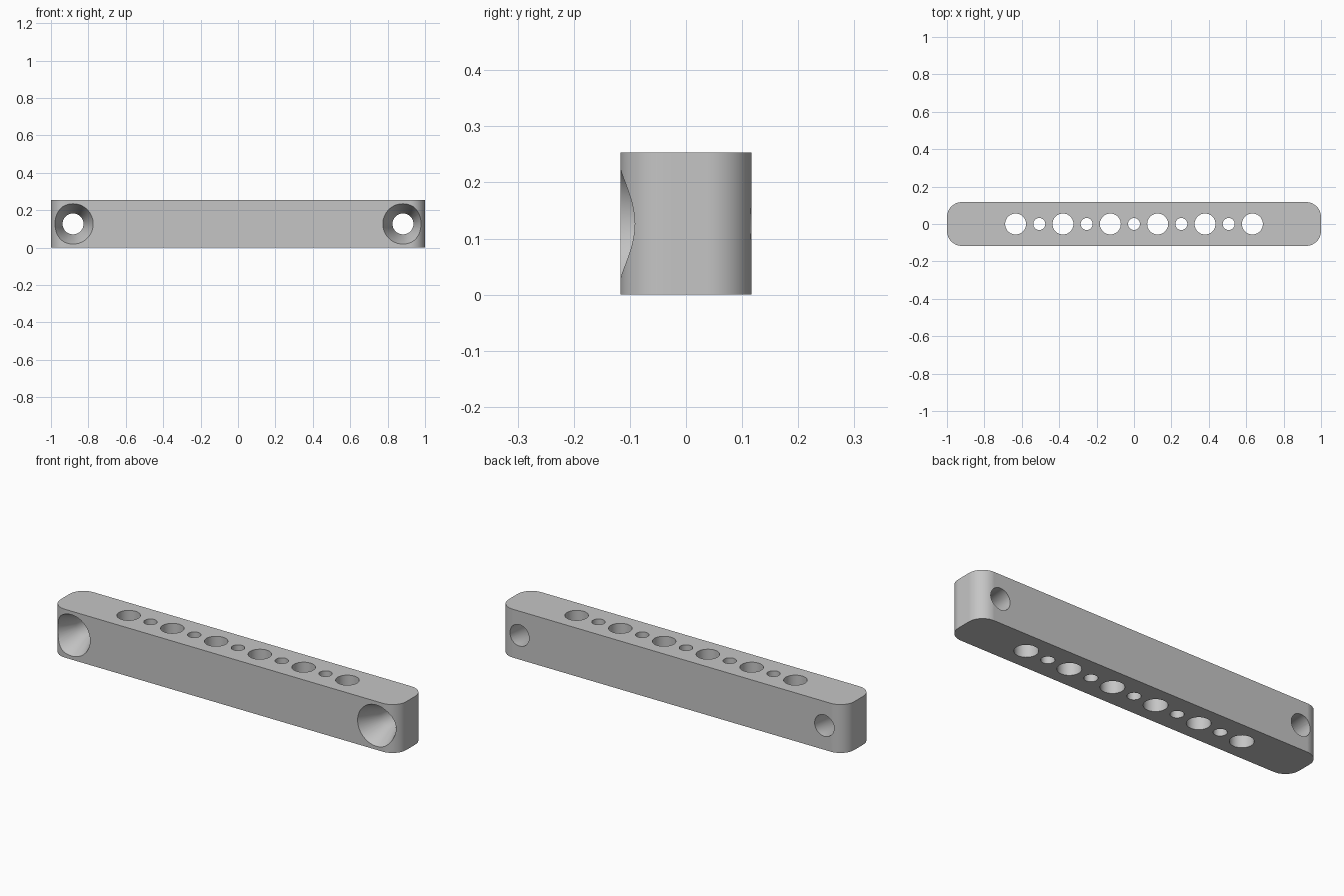
import bpy, bmesh, math
from mathutils import Matrix, Vector

cube = bpy.data.objects.get("Cube")
if cube:
    bpy.data.objects.remove(cube, do_unlink=True)

L, D, H = 2.0, 0.234, 0.253       # bar length, depth, height
CORNER = 0.08
PITCH = 0.1266                    # spacing along the row of holes
SCREW_X, SCREW_R, SINK_R = 0.882, 0.056, 0.108

grey = bpy.data.materials.new("plain_grey")
grey.use_nodes = True
colour = (0.56, 0.56, 0.56, 1)
grey.diffuse_color = colour
grey.node_tree.nodes["Principled BSDF"].inputs["Base Color"].default_value = colour


def make_object(name, bm):
    mesh = bpy.data.meshes.new(name)
    bmesh.ops.recalc_face_normals(bm, faces=bm.faces)
    bm.to_mesh(mesh)
    bm.free()
    mesh.materials.append(grey)
    obj = bpy.data.objects.new(name, mesh)
    bpy.context.collection.objects.link(obj)
    return obj


def add_turned(bm, profile, matrix, sides=48):
    """Closed solid turned around its local z axis from (radius, z) pairs."""
    rings = []
    for r, z in profile:
        angles = [2 * math.pi * i / sides for i in range(sides)]
        rings.append([bm.verts.new(matrix @ Vector((r * math.cos(a), r * math.sin(a), z)))
                      for a in angles])
    for low, high in zip(rings, rings[1:]):
        for i in range(sides):
            j = (i + 1) % sides
            bm.faces.new((low[i], low[j], high[j], high[i]))
    bm.faces.new(rings[0][::-1])
    bm.faces.new(rings[-1])


# Bar with rounded vertical corners
bm = bmesh.new()
bmesh.ops.create_cube(bm, size=1, matrix=Matrix.Translation((0, 0, H / 2))
                      @ Matrix.Diagonal((L, D, H, 1)))
uprights = [e for e in bm.edges if abs(e.verts[0].co.z - e.verts[1].co.z) > H / 2]
bmesh.ops.bevel(bm, geom=uprights, offset=CORNER, segments=12, profile=0.5, affect='EDGES')
bar = make_object("mounting_bar", bm)

# Cutter for the row of alternating large and small vertical holes
bm = bmesh.new()
for i in range(-5, 6):
    r = 0.056 if i % 2 else 0.032
    add_turned(bm, [(r, -0.1), (r, H + 0.1)], Matrix.Translation((i * PITCH, 0, 0)))

# Countersunk screw holes, wide at the front and straight in the back half
slope = (SINK_R - SCREW_R) / (D / 2)
front = D / 2 + 0.03
profile = [(SCREW_R, -front), (SCREW_R, 0), (SCREW_R + slope * front, front)]
for side in (-1, 1):
    add_turned(bm, profile, Matrix.Translation((side * SCREW_X, 0, H / 2))
               @ Matrix.Rotation(math.pi / 2, 4, 'X'))
cutter = make_object("hole_cutter", bm)
cutter.hide_render = True

# Cut the holes, then remove the helper
cut = bar.modifiers.new("holes", 'BOOLEAN')
cut.operation = 'DIFFERENCE'
cut.solver = 'EXACT'
cut.object = cutter
bpy.ops.object.select_all(action='DESELECT')
bar.select_set(True)
bpy.context.view_layer.objects.active = bar
bpy.ops.object.modifier_apply(modifier=cut.name)
bpy.data.objects.remove(cutter, do_unlink=True)

# Smooth curved walls while keeping the flat sides flat
bpy.ops.object.shade_smooth_by_angle(angle=math.radians(30))
weighted = bar.modifiers.new("flat_sides", 'WEIGHTED_NORMAL')
weighted.keep_sharp = True
